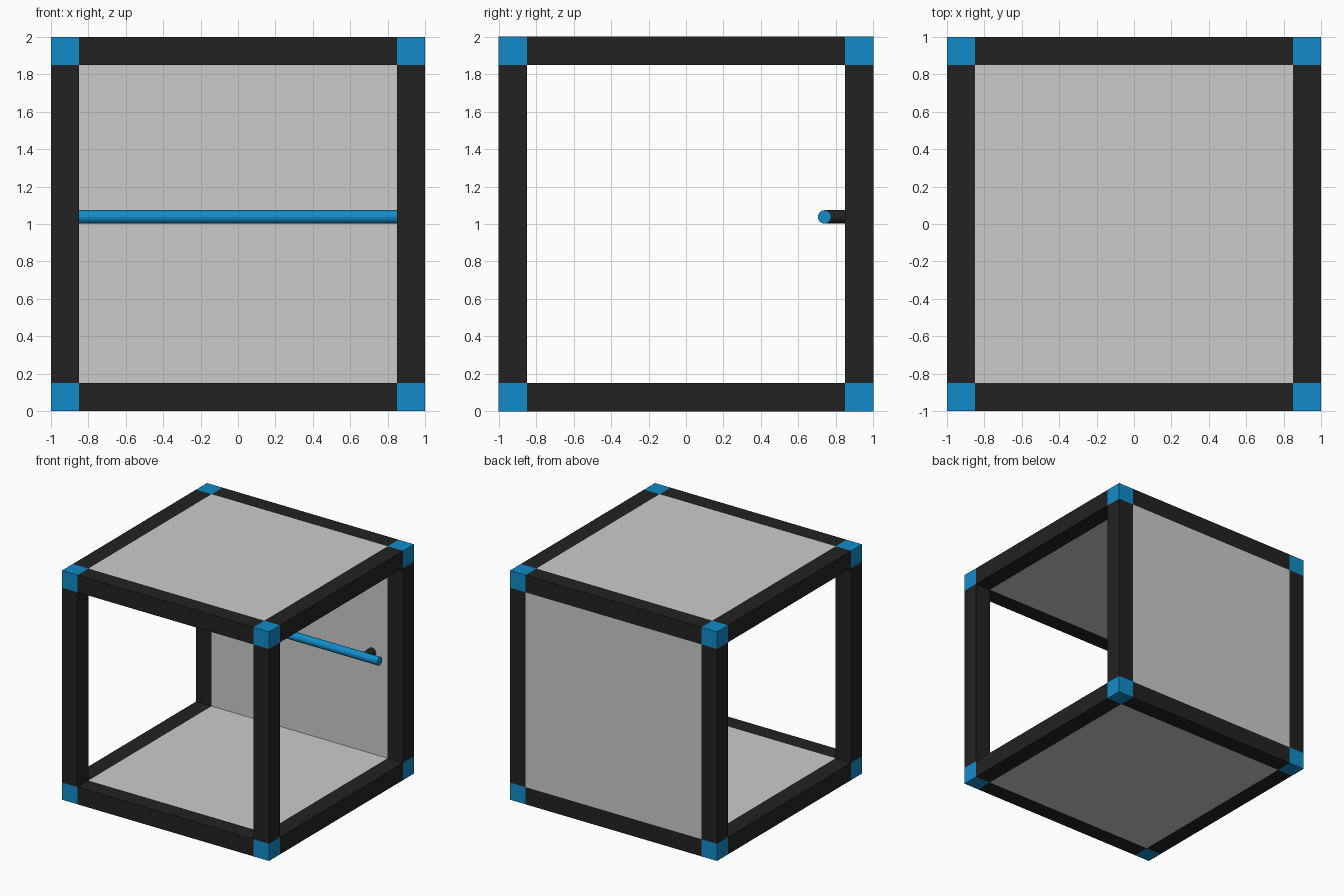
import bpy
from math import pi
from itertools import product

if "Cube" in bpy.data.objects:
    bpy.data.objects.remove(bpy.data.objects["Cube"])


def material(name, color):
    m = bpy.data.materials.new(name)
    m.diffuse_color = (*color, 1)
    m.use_nodes = True
    m.node_tree.nodes["Principled BSDF"].inputs["Base Color"].default_value = m.diffuse_color
    return m


BLACK = material("black", (0.016, 0.016, 0.016))
BLUE = material("blue", (0.006, 0.26, 0.58))


def finish(name, mat):
    ob = bpy.context.object
    ob.name = name
    if mat:
        ob.data.materials.append(mat)
    return ob


def box(name, centre, size, mat=None):
    bpy.ops.mesh.primitive_cube_add(size=1, location=centre)
    ob = finish(name, mat)
    ob.scale = size
    bpy.ops.object.transform_apply(location=False, rotation=False, scale=True)
    return ob


def rod(name, centre, length, rotation, mat):
    bpy.ops.mesh.primitive_cylinder_add(vertices=16, radius=0.036, depth=length,
                                        location=centre, rotation=rotation)
    return finish(name, mat)


T = 0.15            # bar thickness
SPAN = 2 - 2 * T    # clear opening
C = 1 - T / 2       # bar centre line

# Corner blocks
for x, y, z in product((-C, C), repeat=3):
    box("corner_block", (x, y, z + 1), (T, T, T), BLUE)

# Frame bars: four along each axis
for axis, name in enumerate(("width_bar", "depth_bar", "post")):
    for a, b in product((-C, C), repeat=2):
        centre = [a, b]
        centre.insert(axis, 0)
        size = [T, T]
        size.insert(axis, SPAN)
        centre[2] += 1
        box(name, centre, size, BLACK)

# Panels filling the floor, roof and back
box("floor_panel", (0, 0, T / 2), (SPAN, SPAN, T))
box("roof_panel", (0, 0, 2 - T / 2), (SPAN, SPAN, T))
box("back_panel", (0, C, 1), (SPAN, T, SPAN))

# Hanging rail on two short brackets
rod("rail", (0, 0.74, 1.038), SPAN, (0, pi / 2, 0), BLUE)
for side in (-1, 1):
    rod("rail_bracket", (side * 0.7, 0.797, 1.038), 0.106, (pi / 2, 0, 0), BLACK)
